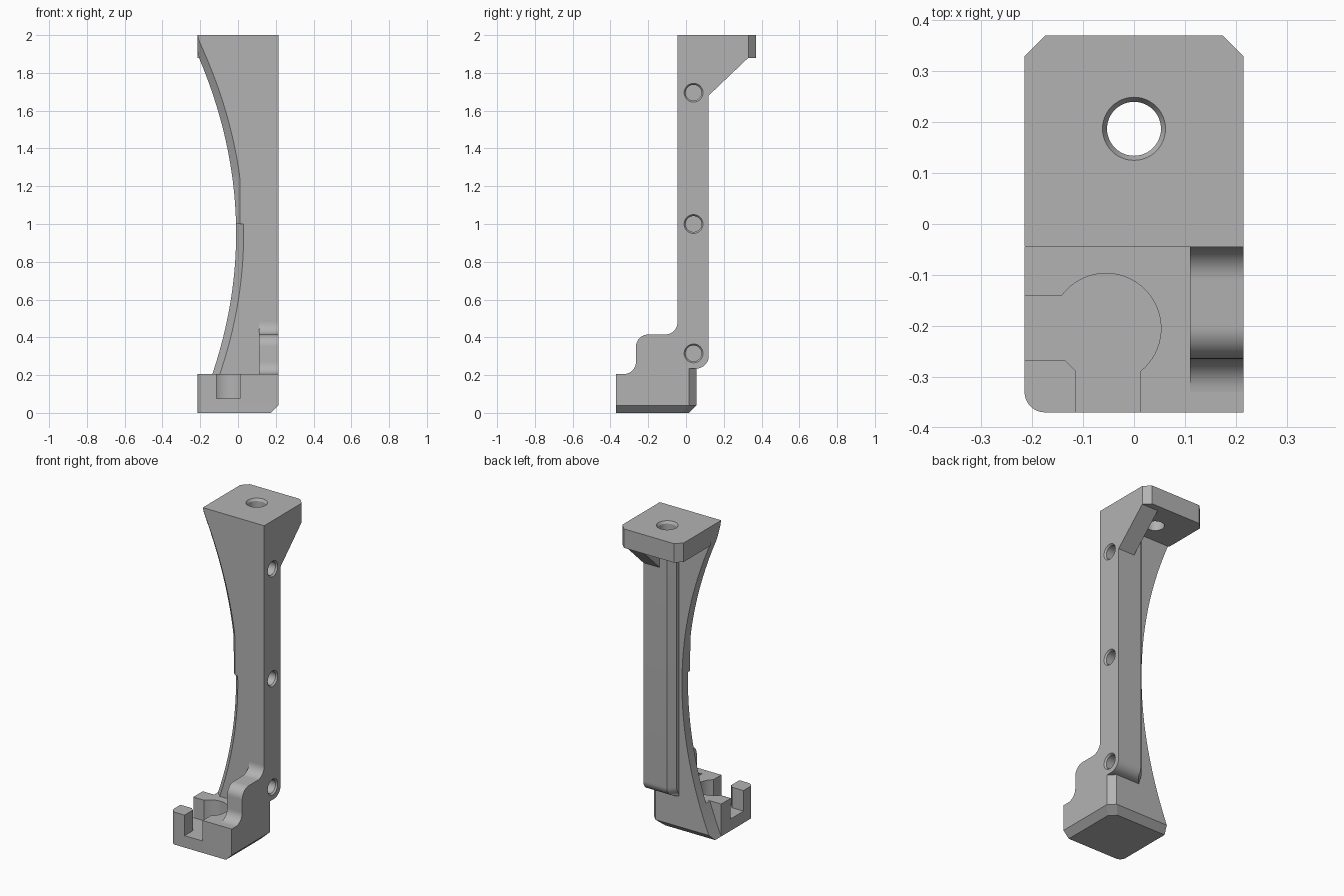
import bpy, bmesh, math

if "Cube" in bpy.data.objects:
    bpy.data.objects.remove(bpy.data.objects["Cube"], do_unlink=True)

grey = bpy.data.materials.new("plain grey")
grey.use_nodes = True
COLOUR = (0.45, 0.45, 0.45, 1)
grey.diffuse_color = COLOUR
grey.node_tree.nodes["Principled BSDF"].inputs["Base Color"].default_value = COLOUR

W = 0.215        # half width
FRONT = -0.045   # front plane of the web
BACK = 0.055     # back plane of the web
FLANGE_Z = 1.88
DECK_Z = 0.205
BEVEL = 0.04


def loft(name, rings):
    """Skin a closed solid through rings of equal length."""
    bm = bmesh.new()
    loops = [[bm.verts.new(p) for p in ring] for ring in rings]
    for a, b in zip(loops, loops[1:]):
        for i in range(len(a)):
            j = (i + 1) % len(a)
            bm.faces.new((a[i], a[j], b[j], b[i]))
    bm.faces.new(loops[0][::-1])
    bm.faces.new(loops[-1])
    bmesh.ops.recalc_face_normals(bm, faces=bm.faces)
    mesh = bpy.data.meshes.new(name)
    bm.to_mesh(mesh)
    bm.free()
    mesh.materials.append(grey)
    ob = bpy.data.objects.new(name, mesh)
    bpy.context.collection.objects.link(ob)
    return ob


def level(plan, z):
    return [(x, y, z) for x, y in plan]


def arc(cx, cy, r, start, end, n=10):
    angles = [math.radians(start + (end - start) * i / n) for i in range(n + 1)]
    return [(cx + r * math.cos(a), cy + r * math.sin(a)) for a in angles]


def cut(ob, cutter):
    cutter.hide_render = True
    cutter.hide_viewport = False
    mod = ob.modifiers.new("cut", "BOOLEAN")
    mod.operation = "DIFFERENCE"
    mod.solver = "EXACT"
    mod.object = cutter
    bpy.context.view_layer.objects.active = ob
    bpy.ops.object.modifier_apply(modifier=mod.name)


# Base block with one rounded corner and a bevelled lower side
def base_plan(right):
    return ([(right, -0.37), (right, FRONT), (-W, FRONT)]
            + arc(-W + BEVEL, -0.37 + BEVEL, BEVEL, 180, 270))


base = loft("base_block", [level(base_plan(W - BEVEL), 0),
                           level(base_plan(W), BEVEL),
                           level(base_plan(W), DECK_Z)])

# Round pocket with channels open to the side and the front
pocket = ([(-0.3, -0.14), (-0.3, -0.268), (-0.135, -0.268), (-0.115, -0.288),
           (-0.115, -0.45), (0.012, -0.45)]
          + arc(-0.055, -0.205, 0.108, -52, 143, 32))
pocket_cutter = loft("pocket_cutter", [level(pocket, 0.075), level(pocket, 0.3)])


# Web with a concave edge, bevelled at the front
def web_ring(z):
    curve = -0.01 - (z - 0.95) ** 2 / 4.4
    outer = max(curve, -W)
    inner = curve + BEVEL
    if 1 <= z < 1.27:
        inner = min(inner, 0.01)
    if z < DECK_Z:
        inner = outer
    inner = max(inner, outer + 0.001)
    trim = max(0, BEVEL - z)
    corner = BEVEL if z < 0.235 else 0.0005
    right, back = W - trim, BACK - trim
    return level([(right, FRONT), (right, back - corner), (right - corner, back),
                  (outer, back), (outer, FRONT + inner - outer), (inner, FRONT)], z)


heights = sorted([i / 25 for i in range(51)]
                 + [0.02, DECK_Z - 0.001, DECK_Z, 0.2345, 0.235, 0.9995, 1.27, 1.965])
web = loft("arched_web", [web_ring(z) for z in heights])


# Straight rib up the back with a rounded foot
def rib_ring(back, z):
    c = min(BEVEL, (back - BACK) * 0.9)
    return level([(0.01, BACK), (W, BACK), (W, back), (0.01 + c, back),
                  (0.01, back - c)], z)


foot = arc(BACK, 0.3, 0.065, -89, 0)
rib = loft("back_rib", [rib_ring(y, z) for y, z in foot + [(0.12, FLANGE_Z)]])

# Top flange with clipped rear corners
flange_plan = [(-W, BACK), (W, BACK), (W, 0.33), (W - BEVEL, 0.37),
               (BEVEL - W, 0.37), (-W, 0.33)]
flange = loft("top_flange", [level(flange_plan, FLANGE_Z), level(flange_plan, 2)])

# Sloped gusset below the flange
gusset_side = [(0.12, 1.68), (0.33, FLANGE_Z), (0.12, FLANGE_Z)]
gusset = loft("gusset", [[(x, y, z) for y, z in gusset_side] for x in (0.1, W)])

# Stepped, rounded support on the deck
step_side = ([(FRONT, DECK_Z)]
             + arc(-0.11, 0.48, 0.065, 0, -90)
             + arc(-0.2, 0.35, 0.065, 90, 180)
             + arc(-0.33, 0.27, 0.065, 0, -90))
step = loft("stepped_support", [[(x, y, z) for y, z in step_side] for x in (0.11, W)])

# Countersunk blind holes in the side
for n, z in enumerate((0.315, 1.0, 1.695)):
    hole = loft(f"side_hole_cutter_{n + 1}",
                [[(x, y, h) for y, h in arc(0.04, z, r, 0, 348.75, 31)]
                 for x, r in ((0.25, 0.05), (W, 0.05), (0.205, 0.042), (0.1, 0.042))])
    cut(web, hole)
    cut(rib, hole)

# Countersunk hole through the flange
flange_hole = loft("flange_hole_cutter",
                   [level(arc(0, 0.187, r, 0, 352.5, 47), z)
                    for z, r in ((1.8, 0.053), (1.985, 0.053), (2, 0.062), (2.1, 0.062))])
cut(flange, flange_hole)
cut(base, pocket_cutter)

# Smooth the rounded faces and drop the cutters
for ob in [o for o in bpy.data.objects if "cutter" in o.name]:
    bpy.data.objects.remove(ob, do_unlink=True)
bpy.ops.object.select_all(action="DESELECT")
for ob in (base, web, rib, flange, gusset, step):
    ob.select_set(True)
bpy.context.view_layer.objects.active = base
bpy.ops.object.shade_smooth_by_angle(angle=math.radians(25))
